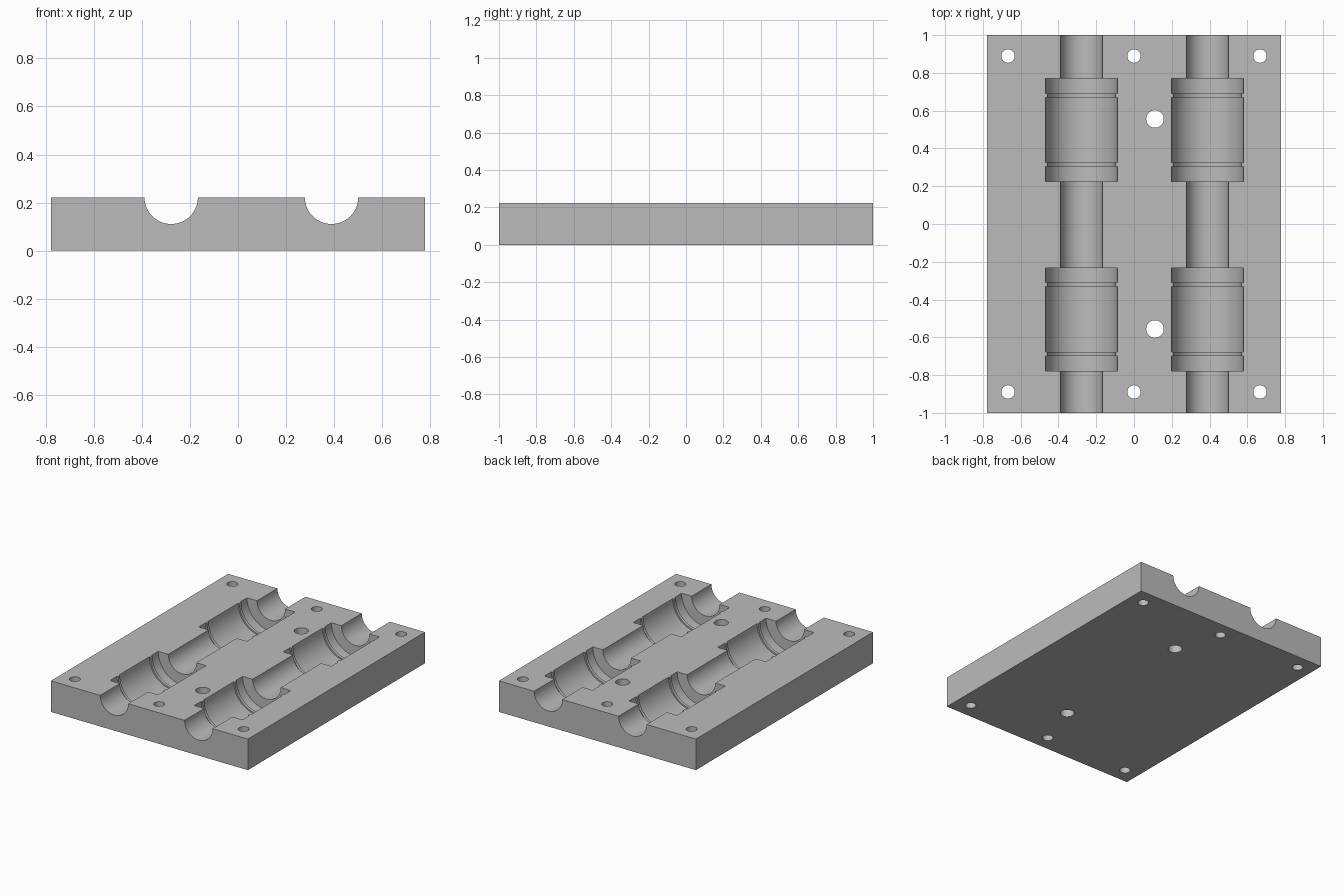
import bpy, bmesh, math
from mathutils import Matrix

cube = bpy.data.objects.get("Cube")
if cube:
    bpy.data.objects.remove(cube, do_unlink=True)

WIDTH, LENGTH, HEIGHT = 1.556, 2.0, 0.222
SHAFT_R, POCKET_R, RIDGE_R = 0.111, 0.19, 0.18

grey = bpy.data.materials.new("plain_grey")
grey.use_nodes = True
grey.diffuse_color = (0.5, 0.5, 0.5, 1)
grey.node_tree.nodes["Principled BSDF"].inputs["Base Color"].default_value = (0.5, 0.5, 0.5, 1)


def make_object(name, bm):
    bmesh.ops.recalc_face_normals(bm, faces=bm.faces)
    mesh = bpy.data.meshes.new(name)
    bm.to_mesh(mesh)
    bm.free()
    mesh.materials.append(grey)
    obj = bpy.data.objects.new(name, mesh)
    bpy.context.collection.objects.link(obj)
    return obj


def pocket_profile(start):
    """Radius steps of one bearing pocket with its two retaining ridges."""
    steps = [(0, SHAFT_R), (0, POCKET_R)]
    for a, b in ((0.079, 0.1), (0.445, 0.466)):
        steps += [(a, POCKET_R), (a, RIDGE_R), (b, RIDGE_R), (b, POCKET_R)]
    steps += [(0.545, POCKET_R), (0.545, SHAFT_R)]
    return [(start + y, r) for y, r in steps]


def shaft_cutter(x):
    """Lathe the stepped shaft and bearing shape about a lengthwise axis."""
    profile = [(-1.1, 0), (-1.1, SHAFT_R)]
    profile += pocket_profile(-0.777) + pocket_profile(0.225)
    profile += [(1.1, SHAFT_R), (1.1, 0)]
    bm = bmesh.new()
    verts = [bm.verts.new((x + r, y, HEIGHT)) for y, r in profile]
    edges = [bm.edges.new(pair) for pair in zip(verts, verts[1:])]
    bmesh.ops.spin(bm, geom=verts + edges, cent=(x, 0, HEIGHT), axis=(0, 1, 0),
                   angle=math.tau, steps=72)
    bmesh.ops.remove_doubles(bm, verts=bm.verts, dist=0.0001)
    return make_object("shaft_cutter", bm)


def hole_cutter(x, y, radius):
    bm = bmesh.new()
    bmesh.ops.create_cone(bm, cap_ends=True, segments=32, radius1=radius,
                          radius2=radius, depth=1,
                          matrix=Matrix.Translation((x, y, 0.1)))
    return make_object("hole_cutter", bm)


# Solid base plate
bm = bmesh.new()
bmesh.ops.create_cube(bm, size=1, matrix=Matrix.Translation((0, 0, HEIGHT / 2))
                      @ Matrix.Diagonal((WIDTH, LENGTH, HEIGHT, 1)))
plate = make_object("bearing_block", bm)

# Shaft channels, screw holes and larger centre holes
cutters = [shaft_cutter(x) for x in (-0.278, 0.389)]
for side in (-1, 1):
    cutters += [hole_cutter(x, side * 0.889, 0.0356) for x in (-0.667, 0, 0.667)]
    cutters.append(hole_cutter(0.111, side * 0.556, 0.0465))

bpy.ops.object.select_all(action="DESELECT")
plate.select_set(True)
bpy.context.view_layer.objects.active = plate
for cutter in cutters:
    mod = plate.modifiers.new("cut", "BOOLEAN")
    mod.operation = "DIFFERENCE"
    mod.solver = "EXACT"
    mod.object = cutter
    bpy.ops.object.modifier_apply(modifier=mod.name)
    bpy.data.objects.remove(cutter, do_unlink=True)

bpy.ops.object.shade_smooth_by_angle(angle=math.radians(30))
